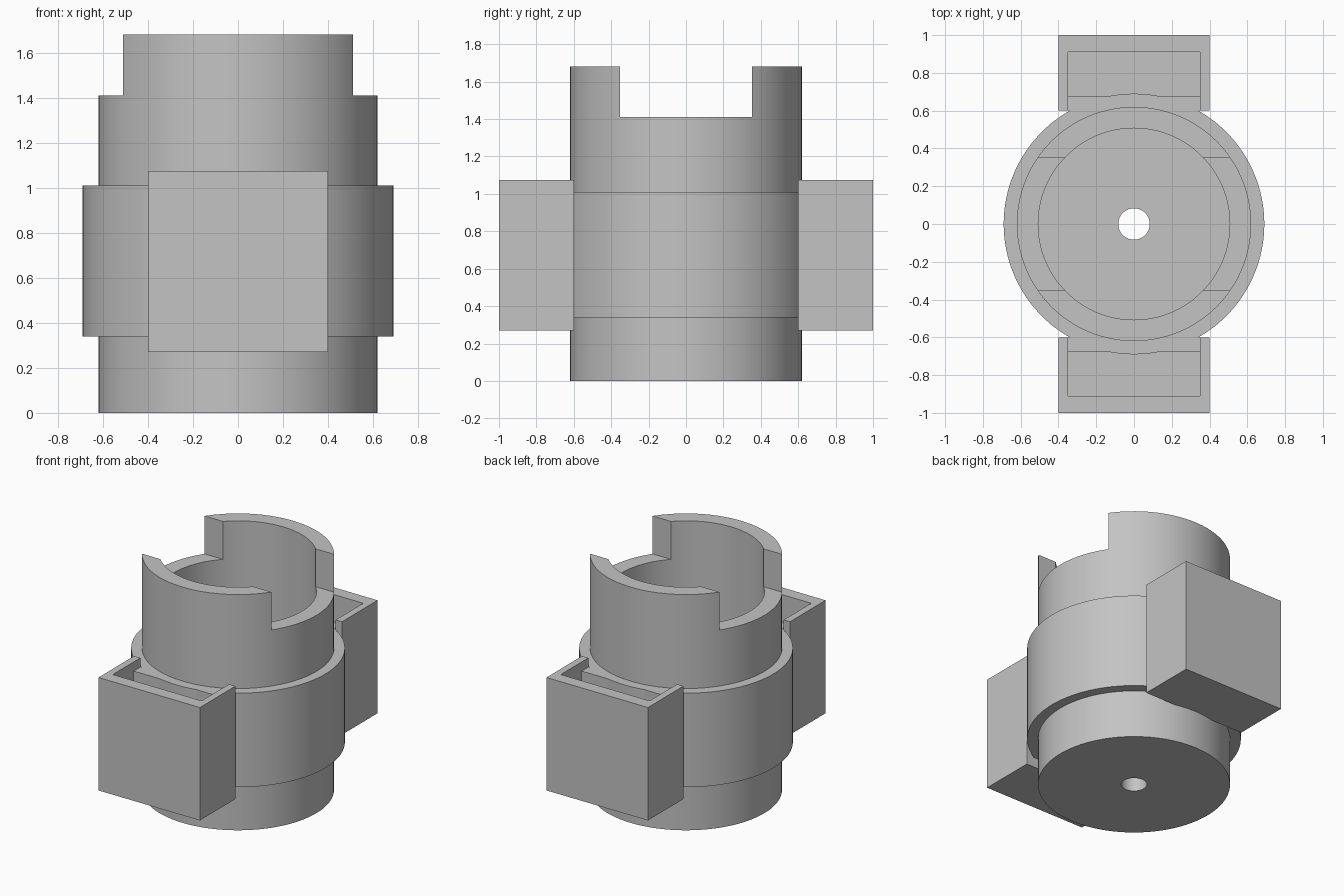
import bpy
import bmesh
from math import tau, radians
from mathutils import Vector

cube = bpy.data.objects.get("Cube")
if cube:
    bpy.data.objects.remove(cube, do_unlink=True)

grey = bpy.data.materials.new("light grey")
grey.use_nodes = True
grey.diffuse_color = (0.55, 0.55, 0.55, 1)
grey.node_tree.nodes["Principled BSDF"].inputs["Base Color"].default_value = grey.diffuse_color


def finish(name, bm):
    bmesh.ops.recalc_face_normals(bm, faces=bm.faces[:])
    mesh = bpy.data.meshes.new(name)
    bm.to_mesh(mesh)
    bm.free()
    mesh.materials.append(grey)
    obj = bpy.data.objects.new(name, mesh)
    bpy.context.collection.objects.link(obj)
    return obj


def block(name, low, high):
    """Box between two opposite corners."""
    low, high = Vector(low), Vector(high)
    bm = bmesh.new()
    bmesh.ops.create_cube(bm, size=1)
    for v in bm.verts:
        v.co = (low + high) / 2 + v.co * (high - low)
    return finish(name, bm)


def lathe(name, profile, steps=128):
    """Closed ring swept around z from (radius, height) points."""
    bm = bmesh.new()
    verts = [bm.verts.new((r, 0, z)) for r, z in profile]
    edges = [bm.edges.new((v, verts[i - 1])) for i, v in enumerate(verts)]
    bmesh.ops.spin(bm, geom=verts + edges, cent=(0, 0, 0), axis=(0, 0, 1),
                   angle=tau, steps=steps, use_merge=True)
    bmesh.ops.remove_doubles(bm, verts=bm.verts[:], dist=0.0001)
    return finish(name, bm)


def activate(obj):
    bpy.ops.object.select_all(action="DESELECT")
    obj.select_set(True)
    bpy.context.view_layer.objects.active = obj


def cut(obj, cutter):
    mod = obj.modifiers.new("cut", "BOOLEAN")
    mod.operation = "DIFFERENCE"
    mod.solver = "EXACT"
    mod.object = cutter
    activate(obj)
    bpy.ops.object.modifier_apply(modifier=mod.name)
    bpy.data.objects.remove(cutter, do_unlink=True)


# Cup with a thicker middle band and a drain hole in its floor
body = lathe("cup_body", [
    (0.083, 0), (0.62, 0), (0.62, 0.34), (0.69, 0.34), (0.69, 1.01),
    (0.62, 1.01), (0.62, 1.68), (0.507, 1.68), (0.507, 0.12), (0.083, 0.12)])

# Rim notch running straight across from side to side
cut(body, block("notch", (-1, -0.352, 1.41), (1, 0.352, 2)))
activate(body)
bpy.ops.object.shade_smooth_by_angle(angle=radians(30))

# Open-topped pockets at back and front, with a lowered inner wall
for side, sign in (("back", 1), ("front", -1)):
    def slab(name, x, y0, y1, z0, z1):
        ya, yb = sorted((y0 * sign, y1 * sign))
        return block(name, (-x, ya, z0), (x, yb, z1))

    pocket = slab(side + "_pocket", 0.4, 0.6, 1, 0.27, 1.075)
    cut(pocket, slab("cavity", 0.35, 0.675, 0.91, 0.34, 1.2))
    cut(pocket, slab("wall_drop", 0.35, 0.5, 0.91, 1.01, 1.2))
